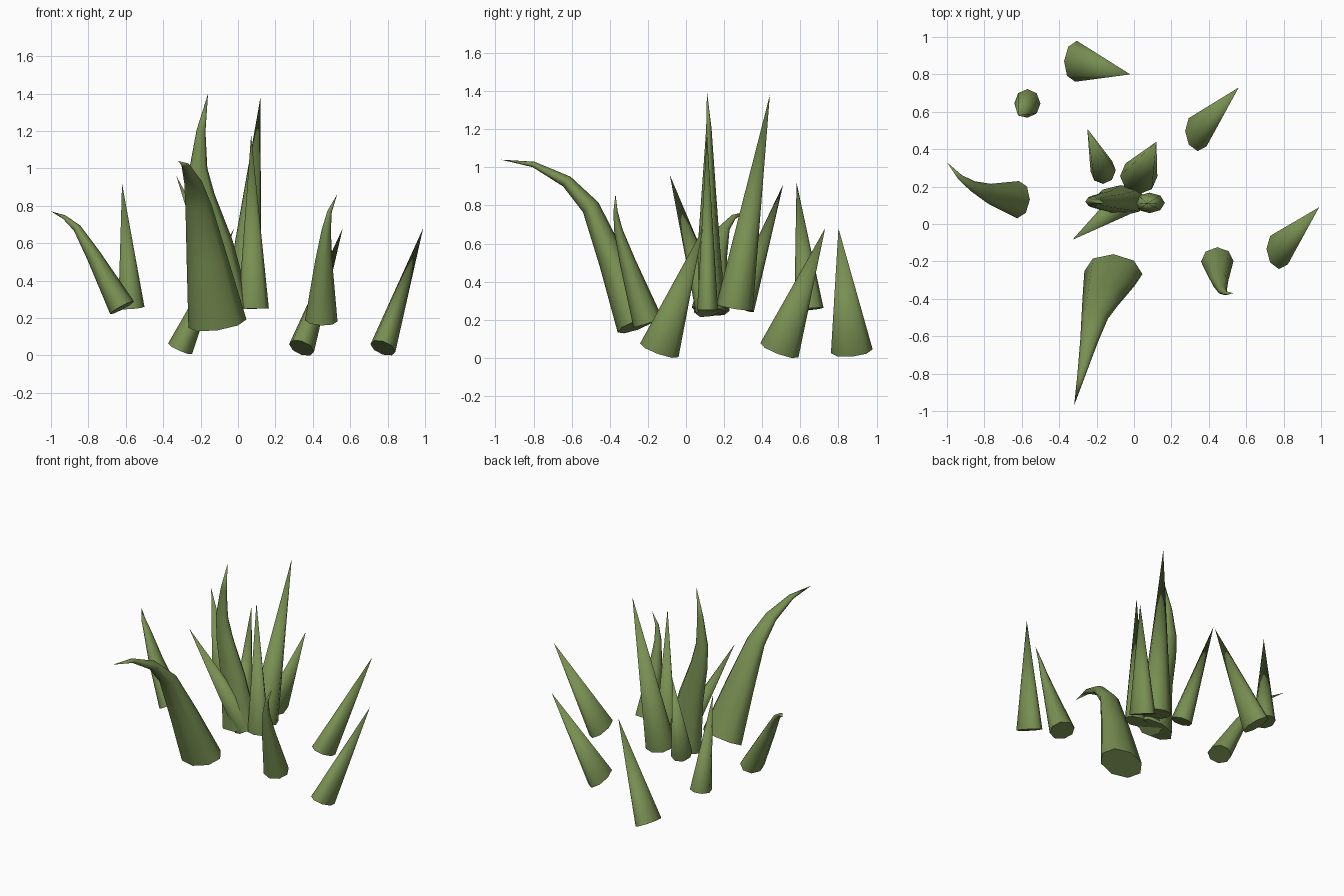
import bpy, bmesh, math
from mathutils import Vector

if "Cube" in bpy.data.objects:
    bpy.data.objects.remove(bpy.data.objects["Cube"])

green = bpy.data.materials.new("grass_green")
green.diffuse_color = (0.188, 0.275, 0.084, 1)
green.use_nodes = True
green.node_tree.nodes["Principled BSDF"].inputs["Base Color"].default_value = green.diffuse_color
SIDES = 8


def blade(name, path, rx, ry):
    """Tapered eight-sided blade: oval rings along a path, closing to a point."""
    pts = [Vector(p) for p in path]
    lengths = [0.0]
    for a, b in zip(pts, pts[1:]):
        lengths.append(lengths[-1] + (b - a).length)
    bm = bmesh.new()
    rings = []
    for i, p in enumerate(pts[:-1]):
        t = (pts[i + 1] - p).normalized()
        if i:
            t = (t + (p - pts[i - 1]).normalized()).normalized()
        # ring frame perpendicular to the path, u close to x and v close to y
        if abs(t.y) > abs(t.x):
            u = (Vector((1, 0, 0)) - t * t.x).normalized()
            v = t.cross(u)
        else:
            v = (Vector((0, 1, 0)) - t * t.y).normalized()
            u = v.cross(t)
        s = 1 - lengths[i] / lengths[-1]
        ring = []
        for k in range(SIDES):
            a = math.tau * k / SIDES
            ring.append(bm.verts.new(p + u * math.cos(a) * rx * s + v * math.sin(a) * ry * s))
        rings.append(ring)
    tip = bm.verts.new(pts[-1])
    bm.faces.new(rings[0][::-1])
    for lo, hi in zip(rings, rings[1:]):
        for k in range(SIDES):
            j = (k + 1) % SIDES
            bm.faces.new((lo[k], lo[j], hi[j], hi[k]))
    for k in range(SIDES):
        bm.faces.new((rings[-1][k], rings[-1][(k + 1) % SIDES], tip))
    bmesh.ops.recalc_face_normals(bm, faces=bm.faces)
    for f in bm.faces:
        f.smooth = len(f.verts) < SIDES
    for e in bm.edges:
        if any(len(f.verts) == SIDES for f in e.link_faces):
            e.smooth = False
    me = bpy.data.meshes.new(name)
    bm.to_mesh(me)
    bm.free()
    me.materials.append(green)
    bpy.context.collection.objects.link(bpy.data.objects.new(name, me))


# Low outer blades
blade("outer_blade_back", [(-.31, .87, .035), (-.02, .80, .68)], .07, .11)
blade("outer_blade_right", [(.775, -.14, .04), (.99, .09, .68)], .07, .107)
blade("outer_blade_back_right", [(.34, .49, .04), (.56, .73, .68)], .07, .107)

# Upright blade at back left
blade("upright_blade_back_left", [(-.57, .645, .255), (-.62, .58, .92)], .07, .077)

# Curved blades
blade("curved_blade_left", [(-.62, .13, .255), (-.77, .16, .53), (-.86, .20, .68),
                            (-.93, .25, .74), (-1, .33, .77)], .072, .10)
blade("curved_blade_front", [(-.11, -.26, .17), (-.165, -.385, .51), (-.21, -.50, .79),
                             (-.24, -.625, .925), (-.28, -.80, 1.015), (-.32, -.97, 1.04)], .157, .105)
blade("curved_blade_right", [(.445, -.20, .185), (.458, -.305, .50), (.472, -.355, .67),
                             (.49, -.37, .77), (.53, -.37, .86)], .087, .08)
blade("curved_blade_centre", [(-.07, .125, .24), (-.125, .12, .6), (-.19, .12, .85),
                              (-.212, .12, 1.0), (-.198, .12, 1.2), (-.16, .11, 1.4)], .14, .083)

# Straight blades of the central tuft
blade("tuft_blade_tall", [(.025, .255, .265), (.12, .44, 1.38)], .10, .097)
blade("tuft_blade_back", [(-.165, .285, .265), (-.25, .51, .91)], .068, .075)
blade("tuft_blade_front", [(-.03, .13, .25), (-.33, -.085, .96)], .08, .08)
blade("tuft_blade_right", [(.083, .113, .25), (.07, .11, 1.18)], .082, .055)
